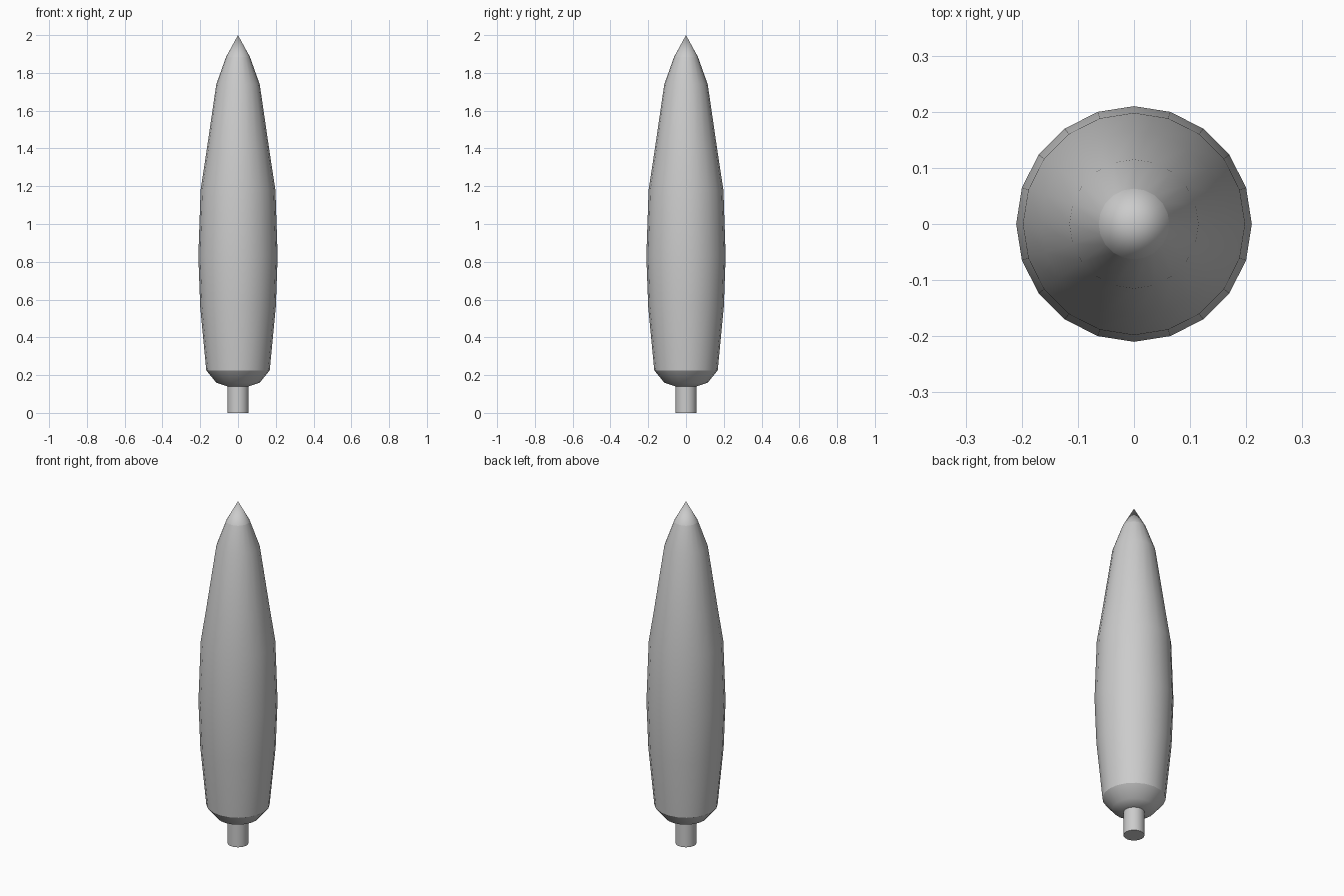
import bpy, bmesh
from math import cos, sin, tau

if "Cube" in bpy.data.objects:
    bpy.data.objects.remove(bpy.data.objects["Cube"])


def lathe(name, profile, sides, sharp_rings=()):
    """Revolve (radius, z) points around z; radius 0 closes to a point."""
    bm = bmesh.new()
    rings = []
    for r, z in profile:
        n = sides if r > 0 else 1
        rings.append([bm.verts.new((r * cos(tau * i / sides), r * sin(tau * i / sides), z))
                      for i in range(n)])
    for a, b in zip(rings, rings[1:]):
        for i in range(sides):
            j = (i + 1) % sides
            if len(a) == 1:
                bm.faces.new((a[0], b[j], b[i]))
            elif len(b) == 1:
                bm.faces.new((a[i], a[j], b[0]))
            else:
                bm.faces.new((a[i], a[j], b[j], b[i]))
    for f in bm.faces:
        f.smooth = True
    for k in sharp_rings:
        ring = rings[k]
        for i in range(sides):
            bm.edges.get((ring[i], ring[(i + 1) % sides])).smooth = False
    bmesh.ops.recalc_face_normals(bm, faces=bm.faces)
    mesh = bpy.data.meshes.new(name)
    bm.to_mesh(mesh)
    bm.free()
    obj = bpy.data.objects.new(name, mesh)
    bpy.context.collection.objects.link(obj)
    return obj


# Trunk
lathe("trunk", [(0, 0), (0.056, 0), (0.056, 0.15), (0, 0.15)], 20, (1, 2))

# Slender foliage, with creases at the underside and at the tip
lathe("foliage", [(0, 0.14), (0.056, 0.14), (0.115, 0.16), (0.168, 0.225),
                  (0.2, 0.56), (0.21, 0.83), (0.198, 1.18), (0.166, 1.39),
                  (0.115, 1.74), (0.063, 1.885), (0, 2.0)], 20, (3, 9))
